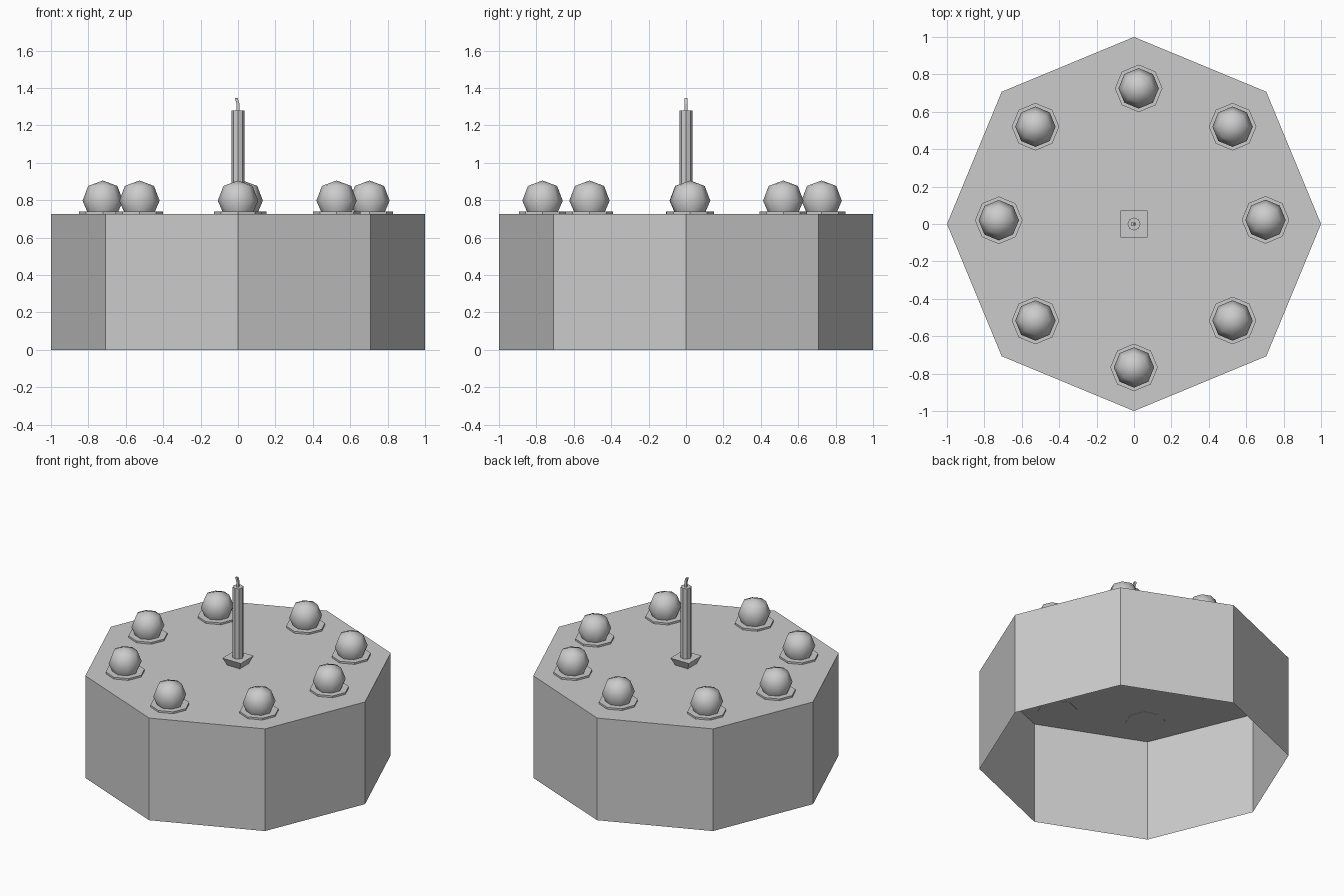
import bpy, bmesh
from math import cos, sin, pi, radians

if "Cube" in bpy.data.objects:
    bpy.data.objects.remove(bpy.data.objects["Cube"])


def loft(name, rings, smooth=False, cap_bottom=True, at=(0, 0)):
    """Join stacked rings of (radius, z, sides, turn, x shift); radius 0 is a point."""
    bm = bmesh.new()
    loops = []
    for r, z, n, turn, dx in rings:
        if r == 0:
            loops.append([bm.verts.new((dx, 0, z))])
        else:
            loops.append([bm.verts.new((dx + r * cos(turn + 2 * pi * i / n),
                                        r * sin(turn + 2 * pi * i / n), z)) for i in range(n)])
    for a, b in zip(loops, loops[1:]):
        n = len(a)
        for i in range(n):
            j = (i + 1) % n
            bm.faces.new((a[i], a[j], b[0]) if len(b) == 1 else (a[i], a[j], b[j], b[i]))
    if cap_bottom:
        bm.faces.new(loops[0][::-1])
    if len(loops[-1]) > 1:
        bm.faces.new(loops[-1])
    for f in bm.faces:
        f.smooth = smooth
    me = bpy.data.meshes.new(name)
    bm.to_mesh(me)
    bm.free()
    ob = bpy.data.objects.new(name, me)
    ob.location = (at[0], at[1], 0)
    bpy.context.collection.objects.link(ob)
    return ob


def octagon(*profile):
    return [(r, z, 8, 0, 0) for r, z in profile]


TOP = 0.727

# Octagonal cake body, hollow and open underneath
loft("cake_body", octagon((1, 0), (1, TOP)), cap_bottom=False)

# Ring of round toppings, each on a thin octagonal disc
spots = [(0.703, 0.022), (0.527, 0.52), (0.025, 0.725), (-0.527, 0.52),
         (-0.723, 0.02), (-0.527, -0.516), (0, -0.767), (0.527, -0.516)]
for k, p in enumerate(spots):
    loft(f"topping_disc_{k}", octagon((0.127, TOP - 0.002), (0.127, 0.74)), at=p)
    loft(f"topping_ball_{k}", octagon((0.08, 0.732), (0.108, 0.797), (0.078, 0.876), (0, 0.905)),
         smooth=True, cap_bottom=False, at=p)

# Square candle holder, wider at the top
q = pi / 4
loft("candle_holder", [(0.07, TOP, 4, q, 0), (0.103, 0.78, 4, q, 0)])

# Candle and bent wick
loft("candle", octagon((0.035, 0.77), (0.035, 1.28)))
loft("wick", [(0.011, 1.275, 4, q, 0), (0.011, 1.315, 4, q, 0), (0.011, 1.345, 4, q, -0.009)])
